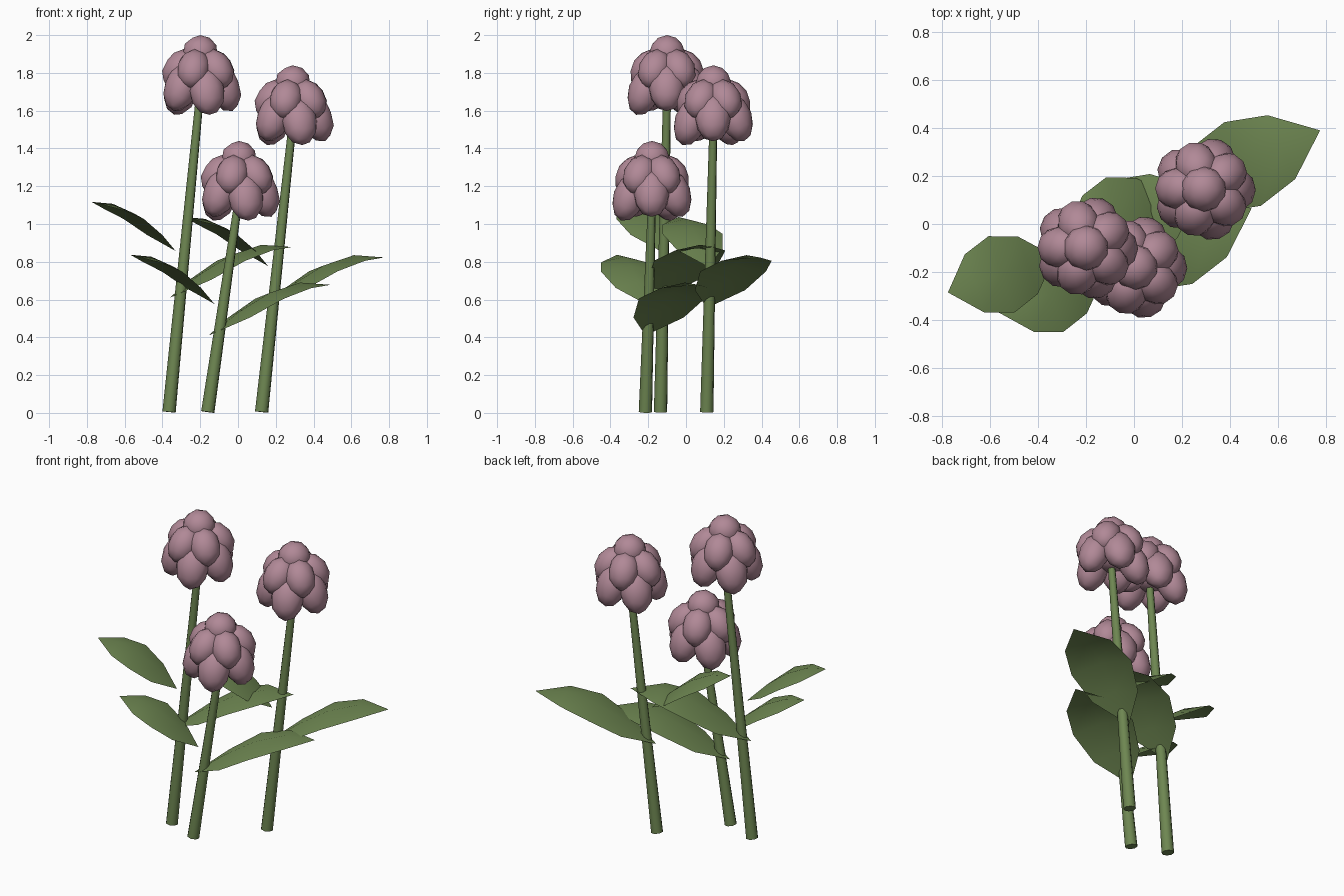
import bpy, bmesh, math
from mathutils import Matrix, Vector

if "Cube" in bpy.data.objects:
    bpy.data.objects.remove(bpy.data.objects["Cube"])


def material(name, rgb):
    m = bpy.data.materials.new(name)
    m.diffuse_color = (*rgb, 1)
    m.use_nodes = True
    m.node_tree.nodes["Principled BSDF"].inputs["Base Color"].default_value = m.diffuse_color
    return m


GREEN = material("leaf green", (0.155, 0.24, 0.083))
PINK = material("dusty pink", (0.44, 0.25, 0.31))


def finish(name, bm, mat, angle):
    mesh = bpy.data.meshes.new(name)
    bm.to_mesh(mesh)
    bm.free()
    mesh.materials.append(mat)
    ob = bpy.data.objects.new(name, mesh)
    bpy.context.collection.objects.link(ob)
    bpy.ops.object.select_all(action='DESELECT')
    ob.select_set(True)
    bpy.context.view_layer.objects.active = ob
    bpy.ops.object.shade_smooth_by_angle(angle=math.radians(angle))
    return ob


# Tapered, slightly leaning stem
def stem(name, base, top):
    base, top = Vector(base), Vector(top)
    axis = top - base
    place = Matrix.Translation((base + top) / 2) @ axis.to_track_quat('Z', 'Y').to_matrix().to_4x4()
    bm = bmesh.new()
    bmesh.ops.create_cone(bm, cap_ends=True, segments=8, radius1=0.036, radius2=0.021,
                          depth=axis.length, matrix=place)
    finish(name, bm, GREEN, 50)


# Arched leaf: a raised midrib with drooping sides, pointed at both ends
def leaf(name, base, run, rises, widths, droop=0.03):
    base, run = Vector(base), Vector((*run, 0))
    side = Vector((-run.y, run.x, 0)).normalized()
    bm = bmesh.new()
    rows = []
    for i, (rise, w) in enumerate(zip(rises, widths)):
        mid = base + run * i / 4 + Vector((0, 0, rise))
        if w == 0:
            rows.append([bm.verts.new(mid)] * 3)
        else:
            drop = Vector((0, 0, droop))
            rows.append([bm.verts.new(mid - side * w - drop), bm.verts.new(mid),
                         bm.verts.new(mid + side * w - drop)])
    for a, b in zip(rows, rows[1:]):
        for k in (0, 1):
            loop = list(dict.fromkeys((a[k], b[k], b[k + 1], a[k + 1])))
            bm.faces.new(loop)
    finish(name, bm, GREEN, 40)


# Flower head: clustered petals in two rings, a crown petal and a core
def flower(name, top):
    bm = bmesh.new()

    def petal(azimuth, radius, z, size, tilt):
        m = (Matrix.Translation(top) @ Matrix.Rotation(math.radians(azimuth), 4, 'Z')
             @ Matrix.Translation((radius, 0, z)) @ Matrix.Rotation(math.radians(-tilt), 4, 'Y')
             @ Matrix.Diagonal((*size, 1)))
        bmesh.ops.create_icosphere(bm, subdivisions=2, radius=1, matrix=m)

    for i in range(5):
        petal(-73 + 72 * i, 0.125, -0.295 if i in (0, 3) else -0.275, (0.085, 0.095, 0.135), 20)
        petal(-37 + 72 * i, 0.108, -0.18, (0.085, 0.088, 0.115), 35)
    petal(0, 0, -0.095, (0.095, 0.095, 0.095), 0)
    petal(0, 0, -0.22, (0.12, 0.12, 0.12), 0)
    finish(name, bm, PINK, 60)


# Each plant: label, ground point, flower top height, heights of the two leaf bases
plants = [
    ("tall", (-0.365, -0.135), 2.0, 0.857, 0.61),
    ("middle", (0.125, 0.11), 1.84, 0.777, 0.555),
    ("short", (-0.16, -0.215), 1.44, 0.577, 0.41),
]
for label, (x, y), top, z_left, z_right in plants:
    stem(label + "_stem", (x, y, 0.005), (x + 0.165, y + 0.035, top - 0.3))
    flower(label + "_flower", Vector((x + 0.165, y + 0.035, top)))
    leaf(label + "_left_leaf", (x + 0.035, y, z_left), (-0.445, -0.15),
         (0, 0.115, 0.2, 0.25, 0.26), (0, 0.126, 0.168, 0.128, 0))
    leaf(label + "_right_leaf", (x + 0.005, y, z_right), (0.645, 0.28),
         (0, 0.125, 0.225, 0.28, 0.268), (0, 0.145, 0.19, 0.145, 0))
